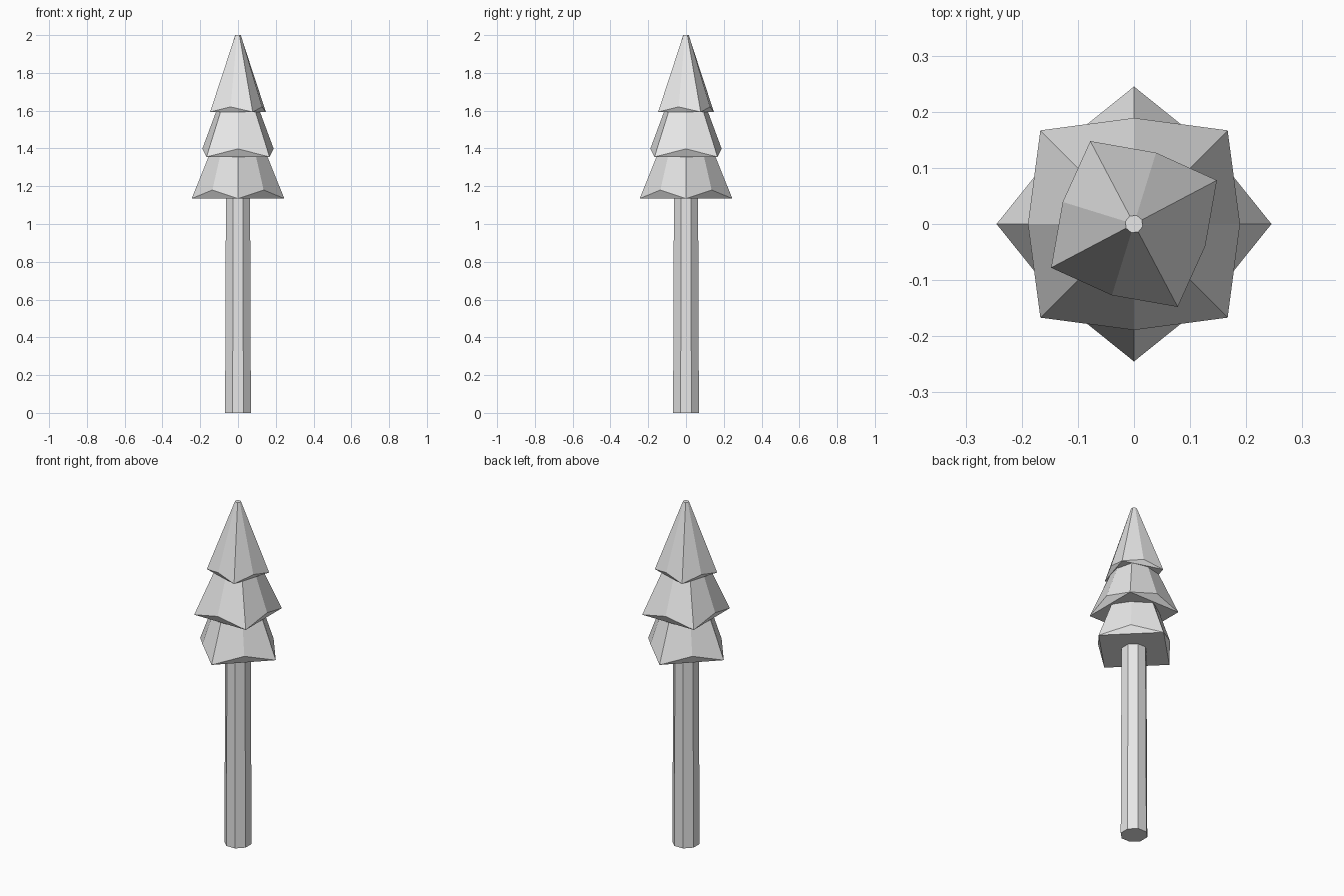
import bpy
import bmesh
from math import cos, sin, radians

cube = bpy.data.objects.get("Cube")
if cube:
    bpy.data.objects.remove(cube, do_unlink=True)

grey = bpy.data.materials.new("light grey")
grey.use_nodes = True
grey.diffuse_color = (0.8, 0.8, 0.8, 1)
grey.node_tree.nodes["Principled BSDF"].inputs["Base Color"].default_value = (0.8, 0.8, 0.8, 1)

SIDES = 8


def ring(bm, angle, radii, heights):
    """Eight vertices whose radius and height alternate between two values."""
    verts = []
    for i in range(SIDES):
        a = radians(angle + i * 360 / SIDES)
        r = radii[i % 2]
        verts.append(bm.verts.new((r * cos(a), r * sin(a), heights[i % 2])))
    return verts


def finish(bm, name):
    bmesh.ops.recalc_face_normals(bm, faces=bm.faces)
    mesh = bpy.data.meshes.new(name)
    bm.to_mesh(mesh)
    bm.free()
    mesh.materials.append(grey)
    obj = bpy.data.objects.new(name, mesh)
    bpy.context.collection.objects.link(obj)


def column(name, angle, radii, heights, top_radius, top_z):
    """Tapered eight-sided solid; the rim can zigzag between points and notches."""
    bm = bmesh.new()
    low = ring(bm, angle, radii, heights)
    high = ring(bm, angle, (top_radius, top_radius), (top_z, top_z))
    for i in range(SIDES):
        j = (i + 1) % SIDES
        bm.faces.new((low[i], low[j], high[j], high[i]))
    bm.faces.new(high)
    if heights[0] == heights[1]:
        bm.faces.new(low)
    else:
        # Flat square between the points, with a flap up to each notch
        bm.faces.new(low[::2])
        for i in range(0, SIDES, 2):
            bm.faces.new((low[i], low[i + 1], low[(i + 2) % SIDES]))
    finish(bm, name)


# Trunk
column("trunk", 22.5, (0.074, 0.074), (0, 0), 0.069, 1.2)

# Foliage tiers, each turned against the one below
column("lower_foliage", 0, (0.245, 0.192), (1.135, 1.18), 0.05, 1.62)
column("middle_foliage", 45, (0.236, 0.189), (1.355, 1.398), 0.04, 1.8)
column("top_foliage", 27.8, (0.167, 0.133), (1.593, 1.62), 0.016, 2.0)
